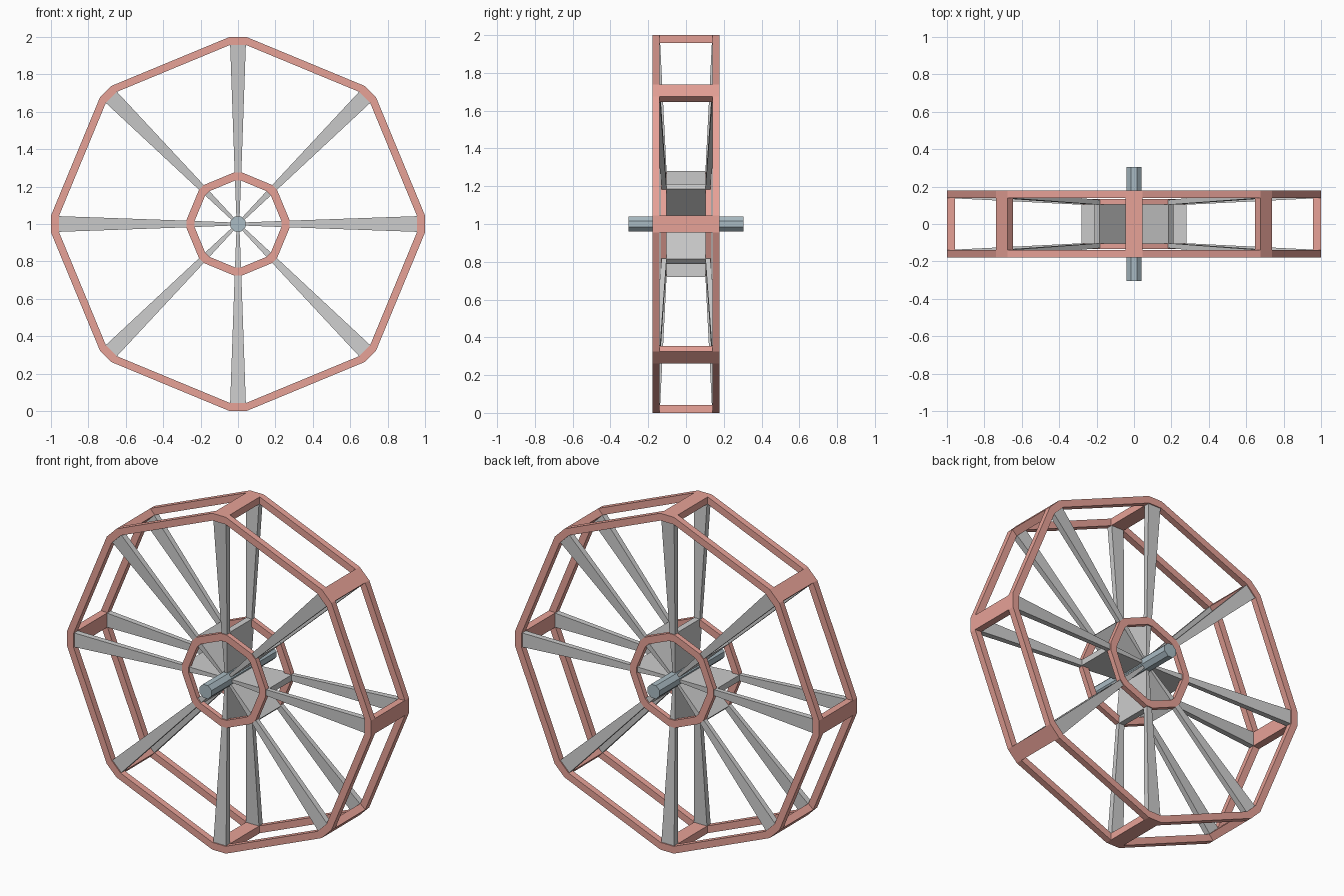
import bpy, bmesh
from math import sin, cos, pi
from mathutils import Vector

if "Cube" in bpy.data.objects:
    bpy.data.objects.remove(bpy.data.objects["Cube"])

CENTRE = Vector((0, 0, 1))


def material(name, rgb):
    m = bpy.data.materials.new(name)
    m.diffuse_color = (*rgb, 1)
    m.use_nodes = True
    m.node_tree.nodes["Principled BSDF"].inputs["Base Color"].default_value = m.diffuse_color
    return m


RED = material("salmon_paint", (0.80, 0.36, 0.31))
STEEL = material("blue_steel", (0.40, 0.50, 0.55))


def finish(bm, name, mat=None):
    bmesh.ops.recalc_face_normals(bm, faces=bm.faces)
    me = bpy.data.meshes.new(name)
    bm.to_mesh(me)
    bm.free()
    ob = bpy.data.objects.new(name, me)
    ob.location = CENTRE
    bpy.context.collection.objects.link(ob)
    if mat:
        me.materials.append(mat)
    return ob


def polar(k, r, t, y):
    """Point at radius r on spoke k, shifted sideways by t."""
    a = k * pi / 4
    return Vector((r * cos(a) - t * sin(a), y, r * sin(a) + t * cos(a)))


def tapered_box(bm, k, inner, outer):
    """Box along spoke k; each end is (radius, half width, y0, y1)."""
    ends = []
    for r, w, y0, y1 in (inner, outer):
        ends.append([bm.verts.new(polar(k, r, t, y))
                     for t, y in ((-w, y0), (w, y0), (w, y1), (-w, y1))])
    a, b = ends
    bm.faces.new(a)
    bm.faces.new(b)
    for i in range(4):
        j = (i + 1) % 4
        bm.faces.new((a[i], a[j], b[j], b[i]))


def ring(name, r, w, scale, y0, y1):
    """Octagonal ring with clipped corners."""
    bm = bmesh.new()
    loops = []
    for s, y in ((1, y0), (1, y1), (scale, y1), (scale, y0)):
        loops.append([bm.verts.new(polar(k, r * s, t * s, y))
                      for k in range(8) for t in (-w, w)])
    for a, b in zip(loops, loops[1:] + loops[:1]):
        for i in range(16):
            j = (i + 1) % 16
            bm.faces.new((a[i], a[j], b[j], b[i]))
    return finish(bm, name, RED)


# Outer rims and hub rings, front and back
for side, s in (("front", -1), ("back", 1)):
    ring(side + "_rim", 1.0, 0.045, 0.957, s * 0.14, s * 0.178)
    ring(side + "_hub_ring", 0.276, 0.02, 0.84, s * 0.104, s * 0.134)

# Plates joining the two rims at each corner
bm = bmesh.new()
for k in range(8):
    tapered_box(bm, k, (0.957, 0.043, -0.14, 0.14), (1.0, 0.045, -0.14, 0.14))
finish(bm, "rim_cross_plates", RED)

# Forked spokes: a web at the hub, then two tapering arms
bm = bmesh.new()
for k in range(8):
    tapered_box(bm, k, (0.02, 0.008, -0.113, 0.113), (0.28, 0.018, -0.129, 0.129))
    for s in (-1, 1):
        tapered_box(bm, k, (0.28, 0.018, s * 0.103, s * 0.129),
                    (0.96, 0.042, s * 0.137, s * 0.172))
finish(bm, "forked_spokes")

# Eight-sided axle
bm = bmesh.new()
ends = [[bm.verts.new((0.043 * cos(a), y, 0.043 * sin(a)))
         for a in [(i + 0.5) * pi / 4 for i in range(8)]] for y in (-0.305, 0.305)]
for e in ends:
    bm.faces.new(e)
for i in range(8):
    j = (i + 1) % 8
    bm.faces.new((ends[0][i], ends[0][j], ends[1][j], ends[1][i]))
finish(bm, "axle", STEEL)
